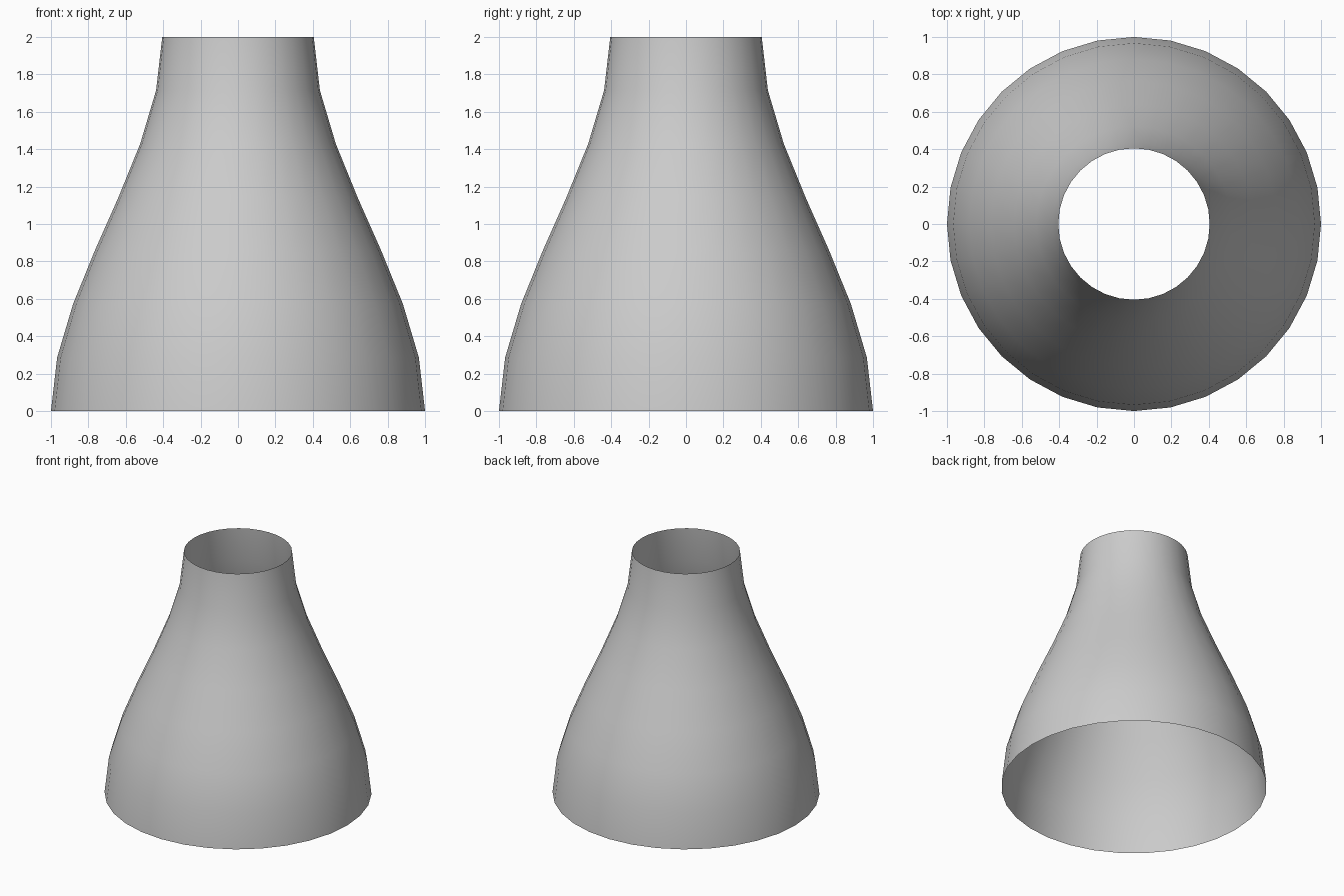
import bpy, bmesh, math

if "Cube" in bpy.data.objects:
    bpy.data.objects.remove(bpy.data.objects["Cube"])

SIDES, STEPS = 32, 7
HEIGHT, R_BASE, R_TOP = 2.0, 1.0, 0.405


def ring(bm, radius, z):
    return [bm.verts.new((radius * math.cos(2 * math.pi * i / SIDES),
                          radius * math.sin(2 * math.pi * i / SIDES), z))
            for i in range(SIDES)]


# Open, thin-walled funnel: radius eases from base to neck in an S-curve
bm = bmesh.new()
rings = []
for s in range(STEPS + 1):
    t = s / STEPS
    ease = t * t * (3 - 2 * t)
    rings.append(ring(bm, R_BASE + (R_TOP - R_BASE) * ease, HEIGHT * t))
for low, high in zip(rings, rings[1:]):
    for i in range(SIDES):
        j = (i + 1) % SIDES
        bm.faces.new((low[i], low[j], high[j], high[i])).smooth = True

mesh = bpy.data.meshes.new("funnel_shell")
bm.to_mesh(mesh)
bm.free()
shell = bpy.data.objects.new("funnel_shell", mesh)
bpy.context.collection.objects.link(shell)
